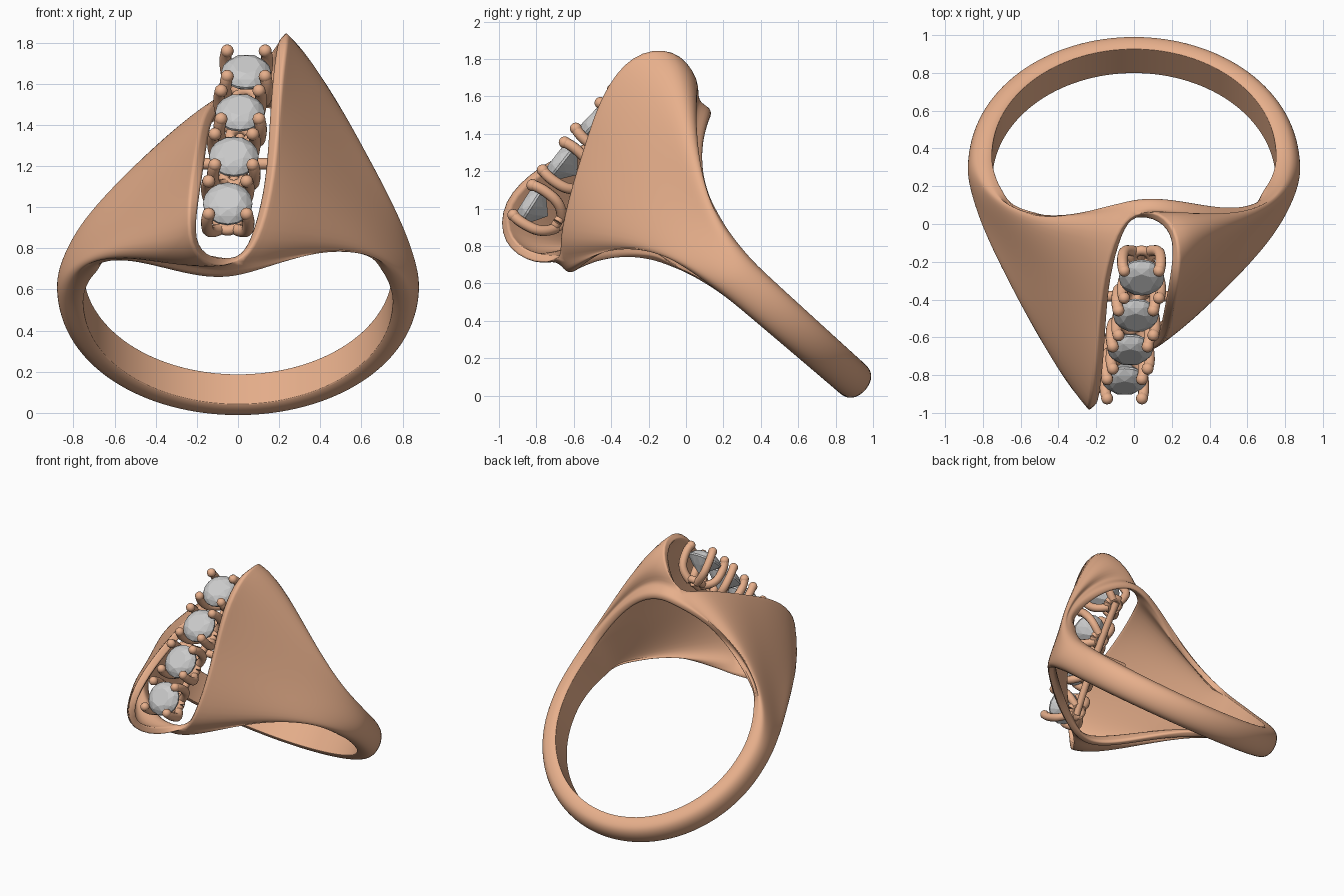
import bpy, bmesh, math
from mathutils import Matrix, Vector

if "Cube" in bpy.data.objects:
    bpy.data.objects.remove(bpy.data.objects["Cube"])

# Ring frame: local x = across finger, y = finger axis, z = toward the setting
FRAME = Matrix(((1, 0, 0, 0), (0, .66, -.75, .30), (0, .75, .66, .61), (0, 0, 0, 1)))

gold = bpy.data.materials.new("rose_gold")
gold.diffuse_color = (0.80, 0.43, 0.26, 1)
gold.use_nodes = True
gold.node_tree.nodes["Principled BSDF"].inputs["Base Color"].default_value = gold.diffuse_color


def add_object(name, bm, mat=None, smooth=True, local=None):
    bmesh.ops.recalc_face_normals(bm, faces=bm.faces)
    me = bpy.data.meshes.new(name)
    bm.to_mesh(me)
    bm.free()
    ob = bpy.data.objects.new(name, me)
    bpy.context.collection.objects.link(ob)
    ob.matrix_world = FRAME @ (local or Matrix())
    if mat:
        me.materials.append(mat)
    for p in me.polygons:
        p.use_smooth = smooth
    return ob


def tube(name, paths, radius, local=None):
    cu = bpy.data.curves.new(name, 'CURVE')
    cu.dimensions = '3D'
    cu.bevel_depth = radius
    cu.bevel_resolution = 3
    cu.use_fill_caps = True
    cu.resolution_u = 5
    for pts in paths:
        sp = cu.splines.new('NURBS')
        sp.points.add(len(pts) - 1)
        for p, c in zip(sp.points, pts):
            p.co = (*c, 1)
        sp.order_u = min(4, len(pts))
        sp.use_endpoint_u = True
    cu.materials.append(gold)
    ob = bpy.data.objects.new(name, cu)
    bpy.context.collection.objects.link(ob)
    ob.matrix_world = FRAME @ (local or Matrix())
    return ob


# Slot rim of the right-hand plate, front to back: position, end tangent
RIM = [
    ((0, -.58, .73), (-1.3, -.5, .1)),
    ((0, -.545, .80), (-1.2, -.5, .5)),
    ((.09, -.49, .88), (-1.0, -.3, .5)),
    ((.165, -.25, 1.01), (-.7, -.1, .6)),
    ((.19, 0, 1.12), (-.6, 0, .75)),
    ((.21, .25, 1.23), (-.5, .1, .9)),
    ((.24, .53, 1.26), (-.5, .2, .9)),
    ((.24, .71, 1.10), (-.75, .2, .45)),
    ((.13, .67, .89), (-.95, -.1, .1)),
    ((0, .545, .80), (-1.2, -.5, -.5)),
    ((0, .58, .73), (-1.3, -.5, -.1)),
]
N = len(RIM)
R_IN, R_OUT = .755, .885


def band_section(phi, half):
    out, inn = [], []
    for j in range(N):
        a = math.pi * j / (N - 1)
        w = -half * math.cos(a)
        r = R_IN + .025 + (R_OUT - R_IN - .025) * math.sin(a) ** .7
        out.append(Vector((r * math.cos(phi), w, r * math.sin(phi))))
        inn.append(Vector((R_IN * math.cos(phi), w * .92, R_IN * math.sin(phi))))
    return out, inn


# Half shank: plain band, then a flare running into the slot rim
sections = []
K = 8
for i in range(K + 1):
    t = i / K
    sections.append(band_section(-math.pi / 2 + t * math.pi / 2, .105 + .015 * t * t))
start = sections[-1][0]
M = 14


def radial(p):
    return Vector((p.x, 0, p.z)).normalized()


def flare(s):
    h00, h10 = 2*s**3 - 3*s*s + 1, s**3 - 2*s*s + s
    h01, h11 = -2*s**3 + 3*s*s, s**3 - s*s
    bump = 16 * s * s * (1 - s) ** 2
    row = []
    for j, (p, t) in enumerate(RIM):
        v = 2 * j / (N - 1) - 1
        p = h00*start[j] + h10*Vector((0, .15 * v, 1.3)) + h01*Vector(p) + h11*Vector(t)
        # waist: narrow the plate, raise its edges and draw its face inward
        p.y -= (.07 if v < 0 else .10) * v * bump
        p += radial(p) * bump * (.03 - .07 * math.sin(math.pi * j / (N - 1)))
        row.append(p)
    return row


for i in range(1, M + 1):
    s = i / M
    row, prev = flare(s), flare(s - .02)
    inner = []
    for j, p in enumerate(row):
        side = math.copysign(.05, p.y)
        if s == 1 and j in (0, 1, N - 2, N - 1):
            inner.append(p - Vector((0, side, .03)))
            continue
        if j in (0, N - 1):
            hollow = Vector((p.x * .965, p.y - side, p.z * .965))
        else:
            dv = row[j + 1] - row[j - 1]
            n = (p - prev[j]).cross(dv).normalized() - radial(p) * .7 * (1 - s)
            hollow = p + n.normalized() * .055
        solid = radial(p) * R_IN + Vector((0, p.y * .92, 0))
        inner.append(solid if s < .32 else hollow)
    sections.append((row, inner))

bm = bmesh.new()
crease = bm.edges.layers.float.new("crease_edge")
for turn in (1, -1):
    grid = []
    for out, inn in sections:
        loop = list(out) + list(reversed(inn))
        grid.append([bm.verts.new((turn * p.x, turn * p.y, p.z)) for p in loop])
    L = 2 * N
    for a, b in zip(grid, grid[1:]):
        for j in range(L):
            bm.faces.new((a[j], a[(j+1) % L], b[(j+1) % L], b[j]))
        for j in (N, L - 1):
            bm.edges.get((a[j], b[j]))[crease] = .6
    e = grid[-1]
    for j in range(1, N - 2):
        bm.faces.new((e[j], e[j+1], e[L-2-j], e[L-1-j]))
        bm.edges.get((e[j], e[j+1]))[crease] = .5
        bm.edges.get((e[L-1-j], e[L-2-j]))[crease] = .7
bmesh.ops.remove_doubles(bm, verts=bm.verts, dist=.0005)
shank = add_object("bypass_shank", bm, gold)
sub = shank.modifiers.new("smooth", 'SUBSURF')
sub.levels = sub.render_levels = 2

# Four stones, each in a four-prong basket
STONES = [(.04, .40, 1.135), (.01, .12, 1.155), (-.02, -.16, 1.15), (-.05, -.44, 1.12)]
for k, pos in enumerate(STONES, 1):
    local = Matrix.Translation(pos) @ Matrix.Rotation(-pos[1] * .35, 4, 'X')

    bm = bmesh.new()
    for n, r, h, off in ((8, .065, .045, 0), (8, .098, .028, .5), (16, .12, 0, 0),
                         (16, .12, -.012, 0), (8, .07, -.06, .5), (1, 0, -.11, 0)):
        for i in range(n):
            a = 2 * math.pi * (i + off) / n
            bm.verts.new((r * math.cos(a), r * math.sin(a), h))
    bmesh.ops.convex_hull(bm, input=bm.verts)
    add_object(f"stone_{k}", bm, None, False, local)

    corners = [(sx, sy) for sx in (-1, 1) for sy in (-1, 1)]
    prongs = [[(sx*x, sy*y, z) for x, y, z in
               ((.092, .095, .05), (.102, .105, .02), (.104, .106, -.05),
                (.09, .09, -.14), (.03, .03, -.18))] for sx, sy in corners]
    tube(f"basket_prongs_{k}", prongs, .029, local)

    # rounded prong tips
    bm = bmesh.new()
    for sx, sy in corners:
        bmesh.ops.create_uvsphere(bm, u_segments=12, v_segments=8, radius=.032,
                                  matrix=Matrix.Translation((sx*.092, sy*.095, .05)))
    add_object(f"prong_tips_{k}", bm, gold, True, local)

    # small collar under the stone
    ring = [(.05*math.cos(i*math.pi/6), .05*math.sin(i*math.pi/6), -.17) for i in range(13)]
    tube(f"basket_collar_{k}", [ring], .026, local)

# Rail joining the baskets and bar tying them to the plates
tube("basket_rail", [[(x, y, z - .19) for x, y, z in STONES]], .025)
tube("cross_bar", [[(-.22, 0, .91), (.22, 0, .91)]], .028)
